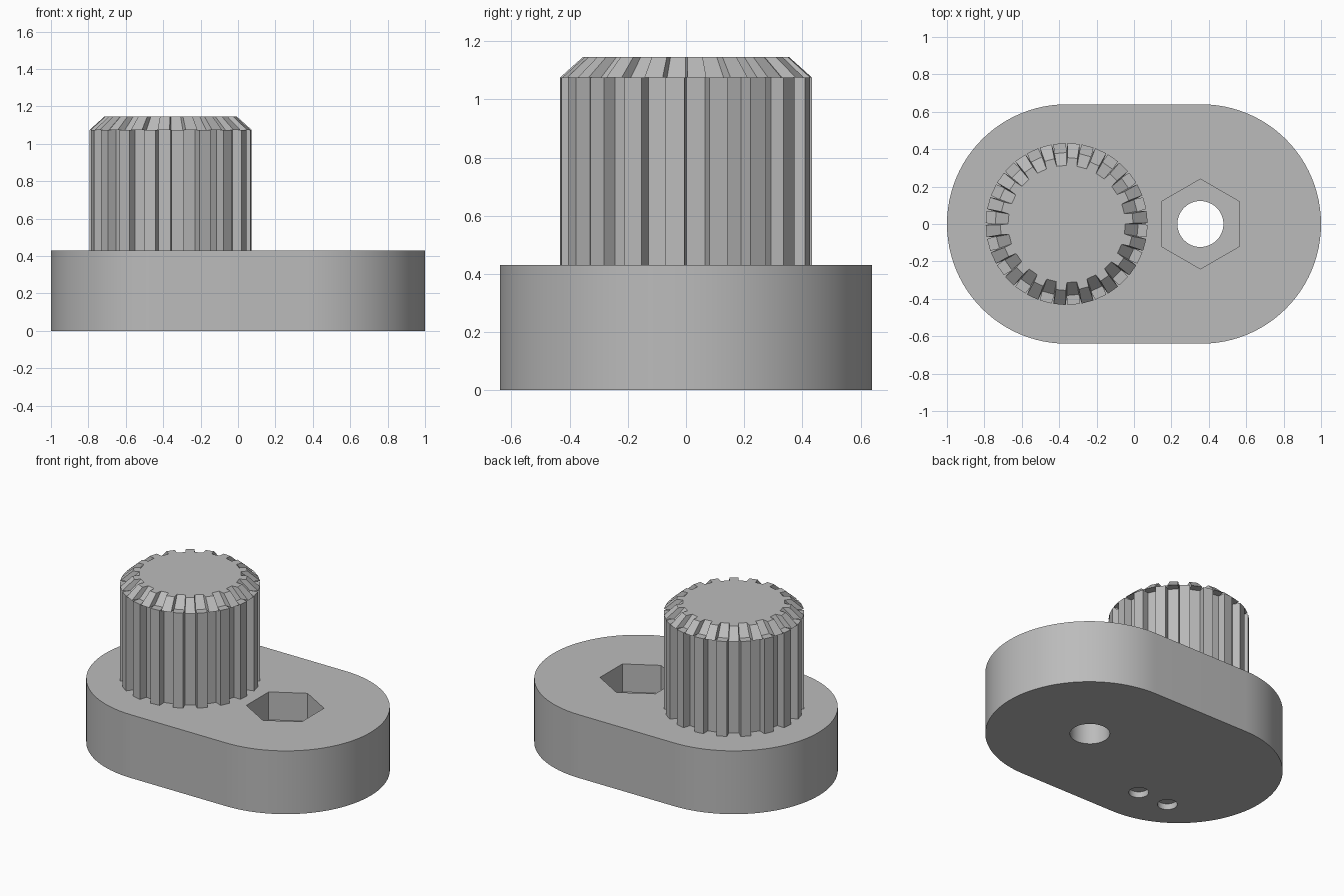
import bpy, bmesh
from math import cos, sin, pi, radians

cube = bpy.data.objects.get("Cube")
if cube:
    bpy.data.objects.remove(cube, do_unlink=True)

grey = bpy.data.materials.new("plain_grey")
grey.use_nodes = True
colour = (0.5, 0.5, 0.5, 1)
grey.diffuse_color = colour
grey.node_tree.nodes["Principled BSDF"].inputs["Base Color"].default_value = colour

HALF, RADIUS, HEIGHT = 0.36, 0.64, 0.43
TEETH, TIP, ROOT = 18, 0.433, 0.382


def arc(cx, cy, r, start, end, steps):
    """Points on an arc, both ends included."""
    angles = [start + (end - start) * i / steps for i in range(steps + 1)]
    return [(cx + r * cos(a), cy + r * sin(a)) for a in angles]


def ngon(cx, cy, r, sides, start=0):
    return arc(cx, cy, r, start, start + 2 * pi, sides)[:-1]


def gear(phase):
    """Toothed outline with slightly tapered teeth."""
    points = []
    for i in range(TEETH):
        mid = phase + 2 * pi * i / TEETH
        for r, half in ((ROOT, -5.2), (TIP, -4.3), (TIP, 4.3), (ROOT, 5.2)):
            a = mid + radians(half)
            points.append((r * cos(a), r * sin(a)))
    return points


def prism(name, outline, z0, z1, top_scale=1):
    """Straight or tapered extrusion of an outline."""
    bm = bmesh.new()
    low = [bm.verts.new((x, y, z0)) for x, y in outline]
    high = [bm.verts.new((x * top_scale, y * top_scale, z1)) for x, y in outline]
    bm.faces.new(low[::-1])
    bm.faces.new(high)
    n = len(low)
    for i in range(n):
        j = (i + 1) % n
        bm.faces.new((low[i], low[j], high[j], high[i]))
    mesh = bpy.data.meshes.new(name)
    bm.to_mesh(mesh)
    bm.free()
    mesh.materials.append(grey)
    obj = bpy.data.objects.new(name, mesh)
    bpy.context.collection.objects.link(obj)
    return obj


def cut(target, name, outline, z0, z1):
    cutter = prism(name, outline, z0, z1)
    cutter.hide_render = True
    mod = target.modifiers.new(name, "BOOLEAN")
    mod.operation = "DIFFERENCE"
    mod.solver = "EXACT"
    mod.object = cutter
    bpy.context.view_layer.objects.active = target
    bpy.ops.object.modifier_apply(modifier=name)
    bpy.data.objects.remove(cutter, do_unlink=True)


# Rounded base plate
outline = (arc(HALF, 0, RADIUS, -pi / 2, pi / 2, 48)
           + arc(-HALF, 0, RADIUS, pi / 2, 3 * pi / 2, 48))
base = prism("base_plate", outline, 0, HEIGHT)

# Nut pocket, bolt hole and two shallow round recesses underneath
cut(base, "nut_pocket", ngon(HALF - 0.005, 0, 0.24, 6, pi / 2), 0.24, 0.6)
cut(base, "bolt_hole", ngon(HALF - 0.005, 0, 0.123, 48), -0.1, 0.6)
for x in (-0.34, -0.57):
    cut(base, "underside_recess", ngon(x, -0.36, 0.062, 32), -0.1, 0.04)

bpy.ops.object.select_all(action="DESELECT")
base.select_set(True)
bpy.context.view_layer.objects.active = base
bpy.ops.object.shade_smooth_by_angle(angle=radians(30))

# Toothed shaft, with a tapered cap turned by half a tooth
shaft = prism("toothed_shaft", gear(radians(-5)), HEIGHT, 1.075)
cap = prism("tapered_cap", gear(radians(5)), 1.075, 1.145, 0.82)
for part in (shaft, cap):
    part.location.x = -HALF
